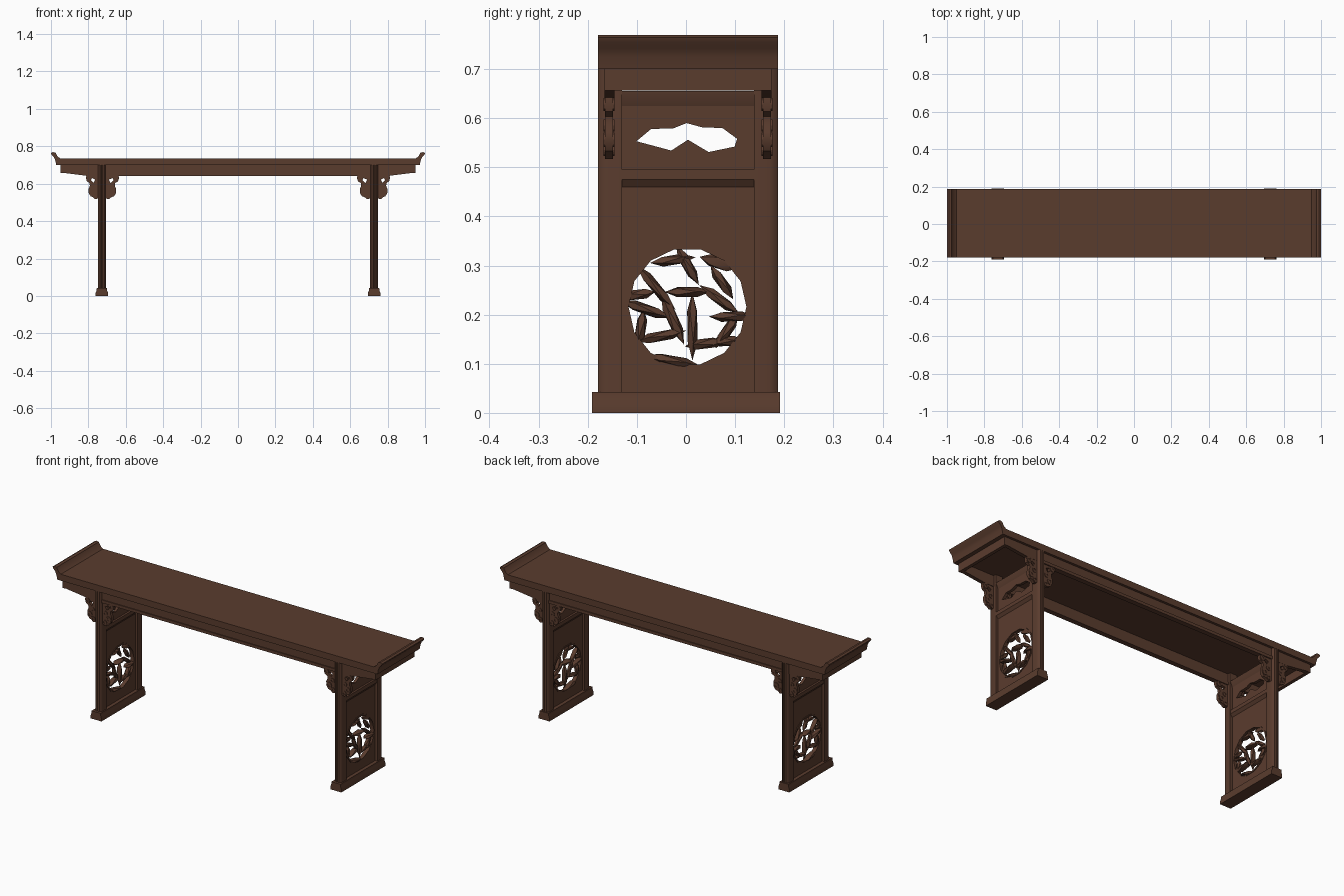
import bpy, bmesh, math, random
from mathutils import Vector, Matrix

cube = bpy.data.objects.get("Cube")
if cube:
    bpy.data.objects.remove(cube)
random.seed(4)

wood = bpy.data.materials.new("dark brown wood")
wood.use_nodes = True
COLOR = (0.102, 0.045, 0.027, 1)
wood.diffuse_color = COLOR
wood.node_tree.nodes["Principled BSDF"].inputs["Base Color"].default_value = COLOR

LEG_X = 0.728      # distance of each end frame from the middle
SHIFT_Y = 0.004    # the body sits a touch behind the feet
AXES = {"XY": lambda u, v, w: (u, v, w),
        "XZ": lambda u, v, w: (u, w, v),
        "YZ": lambda u, v, w: (w, u, v)}


def finish(name, bm, mirror="", shift=SHIFT_Y):
    """Turn a bmesh into a named object, mirrored across the given axes."""
    bmesh.ops.recalc_face_normals(bm, faces=bm.faces)
    mesh = bpy.data.meshes.new(name)
    bm.to_mesh(mesh)
    bm.free()
    mesh.materials.append(wood)
    mesh.polygons.foreach_set("use_smooth", [True] * len(mesh.polygons))
    mesh.set_sharp_from_angle(angle=math.radians(32))
    obj = bpy.data.objects.new(name, mesh)
    obj.location.y = shift
    bpy.context.scene.collection.objects.link(obj)
    if mirror:
        mod = obj.modifiers.new("Mirror", "MIRROR")
        mod.use_axis = ["X" in mirror, "Y" in mirror, False]
        mod.use_mirror_merge = False
    return obj


def add_slab(bm, loops, plane, w0, w1):
    """Extrude an outline, with optional hole loops, from depth w0 to w1."""
    part = bmesh.new()
    edges = []
    for loop in loops:
        vs = [part.verts.new((u, v, 0)) for u, v in loop]
        edges += [part.edges.new((a, b)) for a, b in zip(vs, vs[1:] + vs[:1])]
    bmesh.ops.triangle_fill(part, edges=edges, use_beauty=True, normal=(0, 0, 1))
    out = bmesh.ops.extrude_face_region(part, geom=part.faces[:])
    top = [g for g in out["geom"] if isinstance(g, bmesh.types.BMVert)]
    bmesh.ops.translate(part, verts=top, vec=(0, 0, w1 - w0))
    for v in part.verts:
        v.co = AXES[plane](v.co.x, v.co.y, v.co.z + w0)
    temp = bpy.data.meshes.new("temp")
    part.to_mesh(temp)
    part.free()
    bm.from_mesh(temp)
    bpy.data.meshes.remove(temp)


def slab(name, loops, plane, w0, w1, mirror="", shift=SHIFT_Y):
    bm = bmesh.new()
    add_slab(bm, loops, plane, w0, w1)
    return finish(name, bm, mirror, shift)


def sym(half, c=0):
    """Complete a half profile by reflecting it about u = c."""
    return [(c + u, v) for u, v in half] + [(c - u, v) for u, v in reversed(half)]


def rect(u0, v0, u1, v1):
    return [(u0, v0), (u1, v0), (u1, v1), (u0, v1)]


def circle(u, v, r, n):
    return [(u + r * math.cos(math.tau * i / n), v + r * math.sin(math.tau * i / n))
            for i in range(n)]


# Table top with flared ends
slab("table_top", [sym([(0.95, 0.735), (0.965, 0.746), (0.976, 0.766), (0.99, 0.769),
                        (1.0, 0.764), (0.997, 0.755), (0.984, 0.742), (0.977, 0.725),
                        (0.972, 0.7)])], "XZ", -0.183, 0.183)

# Aprons under the top, with a bead along the lower edge
slab("long_apron", [sym([(0.95, 0.7), (0.95, 0.66), (0.8, 0.641)])],
     "XZ", 0.15, 0.17, "Y")
slab("apron_bead", [rect(-0.71, 0.64, 0.71, 0.656)], "XZ", 0.148, 0.175, "Y")
slab("end_apron", [rect(0.932, 0.656, 0.95, 0.7)], "XZ", -0.17, 0.17, "X")

# Legs with rounded, grooved outer faces
slab("leg", [sym([(0.021, 0.134), (0.021, 0.166), (0.018, 0.176), (0.011, 0.183),
                  (0.004, 0.183), (0.002, 0.18)], LEG_X)], "XY", 0.035, 0.7, "XY")

# Sled feet
slab("foot", [sym([(0.033, 0), (0.033, 0.016), (0.028, 0.03), (0.027, 0.043)], LEG_X)],
     "XZ", -0.191, 0.191, "X", 0)

# Cross rails with slanted lower edges
slab("upper_rail", [sym([(0.019, 0.655), (0.019, 0.651), (0.007, 0.622)], LEG_X)],
     "XZ", -0.136, 0.136, "X")
slab("middle_rail", [sym([(0.019, 0.495), (0.019, 0.475), (0.007, 0.458)], LEG_X)],
     "XZ", -0.136, 0.136, "X")

# Upper panel with a pointed slot
slot = [(-0.105, 0.553), (-0.075, 0.578), (-0.03, 0.579), (-0.003, 0.59), (0.03, 0.581),
        (0.07, 0.58), (0.1, 0.558), (0.095, 0.542), (0.042, 0.531), (0, 0.556),
        (-0.034, 0.534)]
slab("upper_panel", [rect(-0.136, 0.49, 0.136, 0.63), slot],
     "YZ", LEG_X - 0.008, LEG_X + 0.008, "X")

# Lower panel with a round opening and a thin rim
CY, CZ = -0.001, 0.216
slab("lower_panel", [rect(-0.136, 0.04, 0.136, 0.465), circle(CY, CZ, 0.126, 14)],
     "YZ", LEG_X - 0.008, LEG_X + 0.008, "X")
slab("medallion_rim", [circle(CY, CZ, 0.128, 14), circle(CY, CZ, 0.12, 14)],
     "YZ", LEG_X - 0.011, LEG_X + 0.011, "X")

# Carved leaves and stems: start, end and width in hundredths from the centre
leaves = [(-4, 3, 4, 3, 2.2), (-10, 8, -3, 0, 1.5), (-7, 9, 1, 10, 1.5),
          (-2, 12, 2, 5, 1.3), (3, 10, 10, 8, 1.5), (5, 8, 9, 2, 1.6),
          (3, 4, 10, -1, 1.3), (5, -2, 13, -2, 2), (10, -2, 6, -8, 1.5),
          (1, 2, 1, -10, 1.5), (-1, -7, -5, 2, 1.3), (-13, 1, -4, -2, 1.7),
          (-9, -1, -10, -8, 1.5), (-10, -7, -1, -5, 2), (-8, -10, 2, -12, 2),
          (0, -8, 7, -7, 1.6), (5, -7, 11, -7, 1.4), (-7, 3, -13, 2, 1.2)]
bm = bmesh.new()
for y0, z0, y1, z1, width in leaves:
    a, b = Vector((0, y0, z0)) / 100, Vector((0, y1, z1)) / 100
    along = b - a
    spin = Matrix.Rotation(random.uniform(0, math.tau), 4, "Z")
    mat = (Matrix.Translation((a + b) / 2 + Vector((LEG_X, CY, CZ)))
           @ along.to_track_quat("Z", "X").to_matrix().to_4x4()
           @ Matrix.Diagonal((0.012, width / 100, along.length * 0.58, 1)) @ spin)
    # the track quaternion keeps X across the panel's thickness or its plane
    side = mat.to_3x3().col[0].normalized()
    if abs(side.x) < 0.5 and abs((along.to_track_quat("Z", "X") @ Vector((1, 0, 0))).x) < 0.5:
        mat = (Matrix.Translation((a + b) / 2 + Vector((LEG_X, CY, CZ)))
               @ along.to_track_quat("Z", "X").to_matrix().to_4x4()
               @ Matrix.Diagonal((width / 100, 0.012, along.length * 0.58, 1)) @ spin)
    bmesh.ops.create_icosphere(bm, subdivisions=1, radius=1, matrix=mat)
finish("carved_medallion", bm, "X")

# Scrolled brackets on both sides of each leg
outline = [(0, 0.652), (0.068, 0.652), (0.073, 0.632), (0.068, 0.613), (0.052, 0.603),
           (0.05, 0.588), (0.058, 0.572), (0.057, 0.55), (0.046, 0.533), (0.03, 0.527),
           (0.018, 0.517), (0, 0.522)]
hole = [(0.018, 0.622), (0.038, 0.63), (0.044, 0.618), (0.028, 0.604)]
for name, way in (("outer_bracket", 0.9), ("inner_bracket", -1)):
    def place(pts):
        start = LEG_X + math.copysign(0.019, way)
        return [(start + way * u, v) for u, v in pts]
    bm = bmesh.new()
    add_slab(bm, [place(outline), place(hole)], "XZ", 0.153, 0.169)
    for u, v, r in ((0.056, 0.628, 0.014), (0.04, 0.556, 0.016), (0.016, 0.535, 0.013),
                    (0.02, 0.585, 0.013)):
        add_slab(bm, [place(circle(u, v, r, 10)), place(circle(u, v, r * 0.45, 10))],
                 "XZ", 0.15, 0.172)
    finish(name, bm, "XY")
